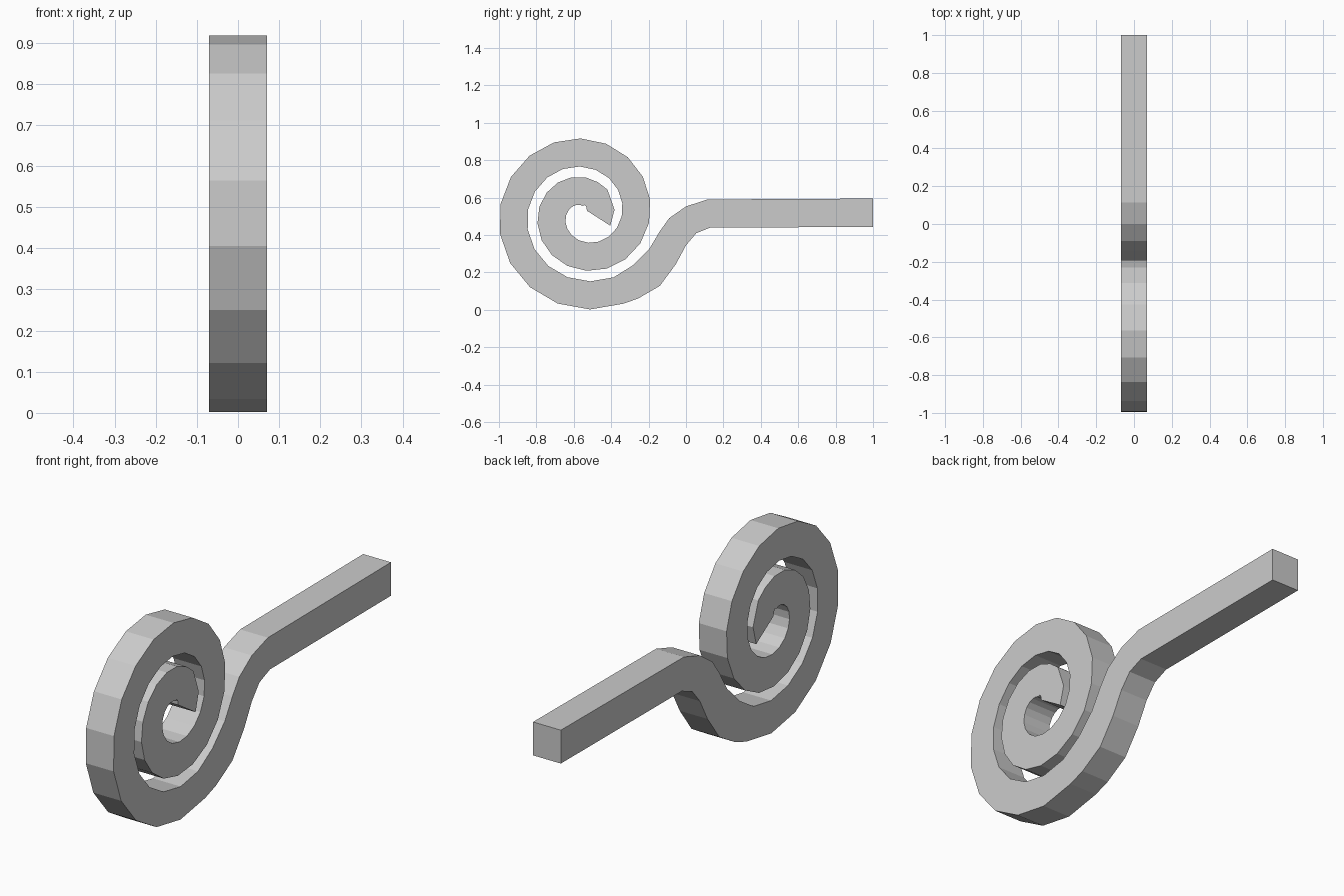
import bpy, bmesh, math
from mathutils import Vector

if "Cube" in bpy.data.objects:
    bpy.data.objects.remove(bpy.data.objects["Cube"])

HALF_X, HALF_T = 0.07, 0.075
CY, CZ = -0.543, 0.511


def spiral_pair(deg):
    """Inner and outer edge points (y, z) of the coil at an angle."""
    a = math.radians(deg)
    k = 0.207 / math.tau
    r = 0.122 + k * (a - math.pi / 2)
    radial = Vector((math.cos(a), math.sin(a)))
    tangent = Vector((-radial.y, radial.x))
    normal = (radial * r - tangent * k).normalized()
    c = Vector((CY, CZ)) + radial * r
    return c - normal * HALF_T, c + normal * HALF_T


# blunt inner tip of the coil
pairs = [((-0.53, 0.53), (-0.405, 0.45)),
         ((-0.532, 0.548), (-0.382, 0.535)),
         ((-0.54, 0.56), (-0.42, 0.643))]

# evenly widening coil
pairs += [spiral_pair(d) for d in range(74, 655, 20)]

# S-bend out of the coil and straight shank
pairs += [((-0.284, 0.238), (-0.257, 0.06)),
          ((-0.195, 0.328), (-0.14, 0.128)),
          ((-0.14, 0.42), (-0.055, 0.243)),
          ((-0.09, 0.49), (0.0, 0.345)),
          ((0.0, 0.553), (0.055, 0.41)),
          ((0.115, 0.59), (0.13, 0.44)),
          ((1.0, 0.595), (1.0, 0.443))]

# square bar swept through the edge pairs
bm = bmesh.new()
rings = [[bm.verts.new((x, p[0], p[1])) for x, p in
          ((-HALF_X, a), (HALF_X, a), (HALF_X, b), (-HALF_X, b))]
         for a, b in pairs]
for r0, r1 in zip(rings, rings[1:]):
    for i in range(4):
        j = (i + 1) % 4
        bm.faces.new((r0[i], r0[j], r1[j], r1[i]))
bm.faces.new(rings[0])
bm.faces.new(rings[-1])
bmesh.ops.recalc_face_normals(bm, faces=bm.faces)
mesh = bpy.data.meshes.new("spiral_bar")
bm.to_mesh(mesh)
bm.free()
bpy.context.collection.objects.link(bpy.data.objects.new("spiral_bar", mesh))
